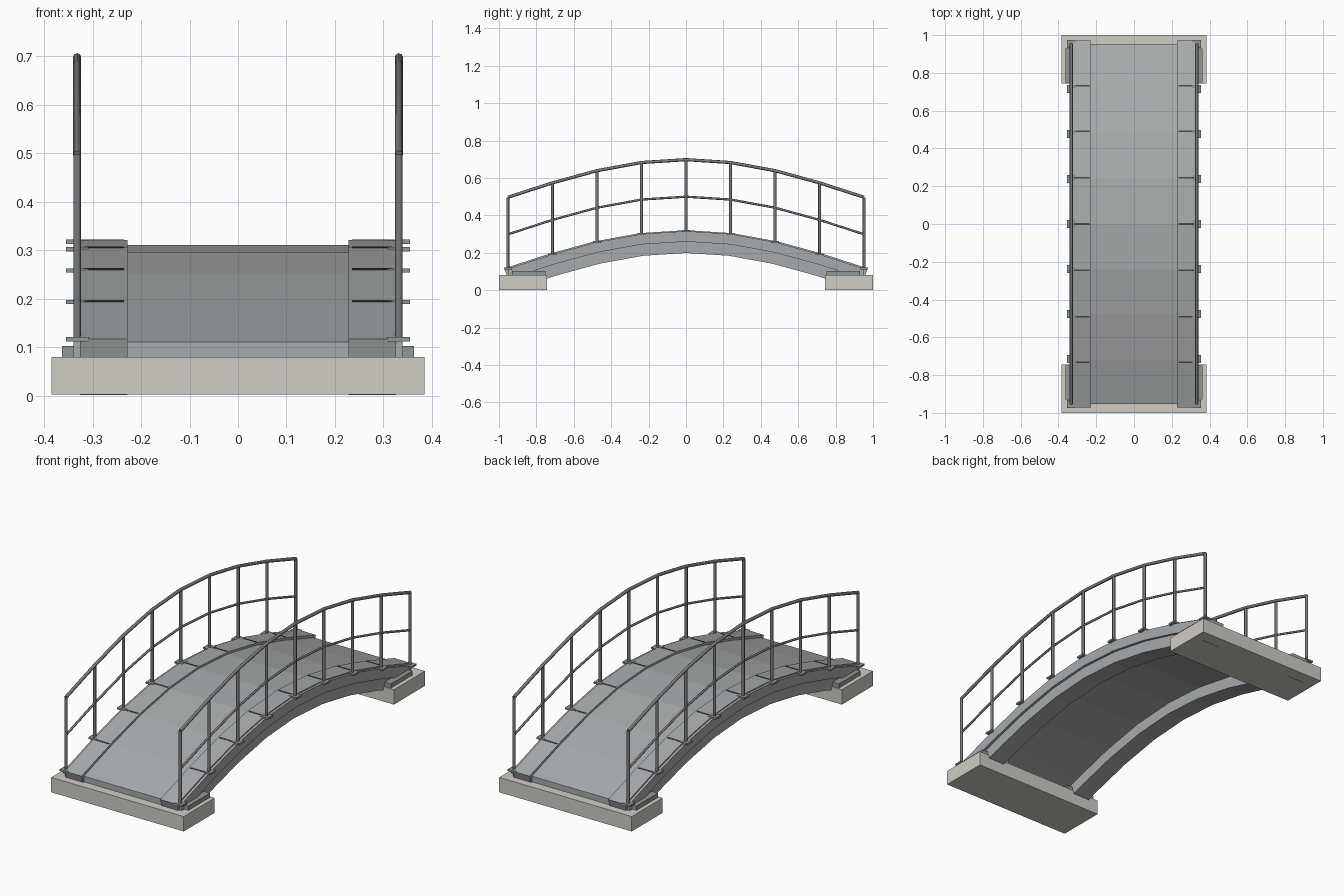
import bpy, bmesh, math
from mathutils import Vector

if "Cube" in bpy.data.objects:
    bpy.data.objects.remove(bpy.data.objects["Cube"], do_unlink=True)


def material(name, rgb):
    m = bpy.data.materials.new(name)
    m.use_nodes = True
    m.diffuse_color = (*rgb, 1)
    m.node_tree.nodes["Principled BSDF"].inputs["Base Color"].default_value = (*rgb, 1)
    return m


STEEL = material("light steel grey", (0.39, 0.41, 0.42))
PLATE = material("plate grey", (0.29, 0.31, 0.315))
RAIL = material("rail grey", (0.19, 0.2, 0.205))
JOINT = material("dark joint grey", (0.06, 0.065, 0.07))
STONE = material("pale concrete", (0.63, 0.61, 0.56))

HALF, RISE, CROWN, BAYS = 0.952, 0.201, 0.26, 4
STATIONS = [HALF * k / BAYS for k in range(-BAYS, BAYS + 1)]
RIB_IN, RIB_OUT, POST_X = 0.228, 0.326, 0.332
WAVE = math.pi / (2 * HALF)


def arch(y, lift=0.0):
    """Point on the cosine centre line, moved straight up."""
    return Vector((0, y, CROWN - RISE * (1 - math.cos(WAVE * y)) + lift))


def normal(y):
    return Vector((0, RISE * WAVE * math.sin(WAVE * y), 1)).normalized()


def finish(name, bm, mat):
    bmesh.ops.recalc_face_normals(bm, faces=bm.faces)
    me = bpy.data.meshes.new(name)
    bm.to_mesh(me)
    bm.free()
    me.materials.append(mat)
    ob = bpy.data.objects.new(name, me)
    bpy.context.collection.objects.link(ob)
    return ob


def arch_beam(name, x0, x1, low, high, mat, square_ends=True):
    """Rectangular section swept along the arch."""
    bm = bmesh.new()
    rings = []
    for y in STATIONS:
        n = normal(y) if square_ends else Vector((0, 0, 1))
        rings.append([bm.verts.new(arch(y) + n * d + Vector((x, 0, 0)))
                      for x, d in ((x0, low), (x1, low), (x1, high), (x0, high))])
    for a, b in zip(rings, rings[1:]):
        for i in range(4):
            j = (i + 1) % 4
            bm.faces.new((a[i], a[j], b[j], b[i]))
    bm.faces.new(rings[0])
    bm.faces.new(rings[-1])
    return finish(name, bm, mat)


def box(name, centre, size, mat, tilt=0.0):
    bm = bmesh.new()
    bmesh.ops.create_cube(bm, size=1)
    bmesh.ops.scale(bm, vec=size, verts=bm.verts)
    ob = finish(name, bm, mat)
    ob.location = centre
    ob.rotation_euler.x = tilt
    return ob


def tube(name, points, radius, mat):
    """Round eight-sided bar through the points."""
    cu = bpy.data.curves.new(name, "CURVE")
    cu.dimensions = "3D"
    cu.bevel_depth = radius
    cu.bevel_resolution = 2
    cu.use_fill_caps = True
    sp = cu.splines.new("POLY")
    sp.points.add(len(points) - 1)
    for p, co in zip(sp.points, points):
        p.co = (*co, 1)
    cu.materials.append(mat)
    ob = bpy.data.objects.new(name, cu)
    bpy.context.collection.objects.link(ob)
    bpy.ops.object.select_all(action="DESELECT")
    ob.select_set(True)
    bpy.context.view_layer.objects.active = ob
    bpy.ops.object.convert(target="MESH")
    bpy.ops.object.shade_smooth_by_angle(angle=math.radians(50))


# Walking deck between the ribs
arch_beam("deck", -RIB_IN, RIB_IN, 0, 0.051, STEEL, square_ends=False)

# Abutments at both ends
for end, y in (("front", -0.8715), ("back", 0.8715)):
    box(end + "_abutment", (0, y, 0.041), (0.77, 0.257, 0.078), STONE)

for side, s in (("left", 1), ("right", -1)):
    # Arched rib with a fascia along its upper half
    arch_beam(side + "_rib", s * RIB_IN, s * RIB_OUT, -0.061, 0.061, STEEL)
    arch_beam(side + "_fascia", s * RIB_OUT, s * 0.339, 0, 0.056, STEEL, square_ends=False)

    # Bearing pads on the abutments
    for end, y in (("front", -0.84), ("back", 0.84)):
        box(f"{side}_{end}_bearing", (s * 0.278, y, 0.091), (0.17, 0.18, 0.022), PLATE)

    for i, y in enumerate(STATIONS):
        # Post with its base plate
        box(f"{side}_base_plate_{i}", arch(y, 0.057) + Vector((s * POST_X, 0, 0)),
            (0.046, 0.042, 0.009), PLATE)
        tube(f"{side}_post_{i}",
             [arch(y, d) + Vector((s * POST_X, 0, 0)) for d in (0.057, 0.438)], 0.008, RAIL)
        # Thin joint strip across the rib top
        if abs(y) < HALF - 0.01:
            n = normal(y)
            box(f"{side}_joint_{i}", arch(y) + n * 0.061 + Vector((s * 0.276, 0, 0)),
                (0.082, 0.008, 0.003), JOINT, -math.atan2(n.y, n.z))

    # Handrail and middle rail
    for name, lift, radius in (("handrail", 0.438, 0.0085), ("middle_rail", 0.24, 0.006)):
        tube(f"{side}_{name}",
             [arch(y, lift) + Vector((s * POST_X, 0, 0)) for y in STATIONS], radius, RAIL)
